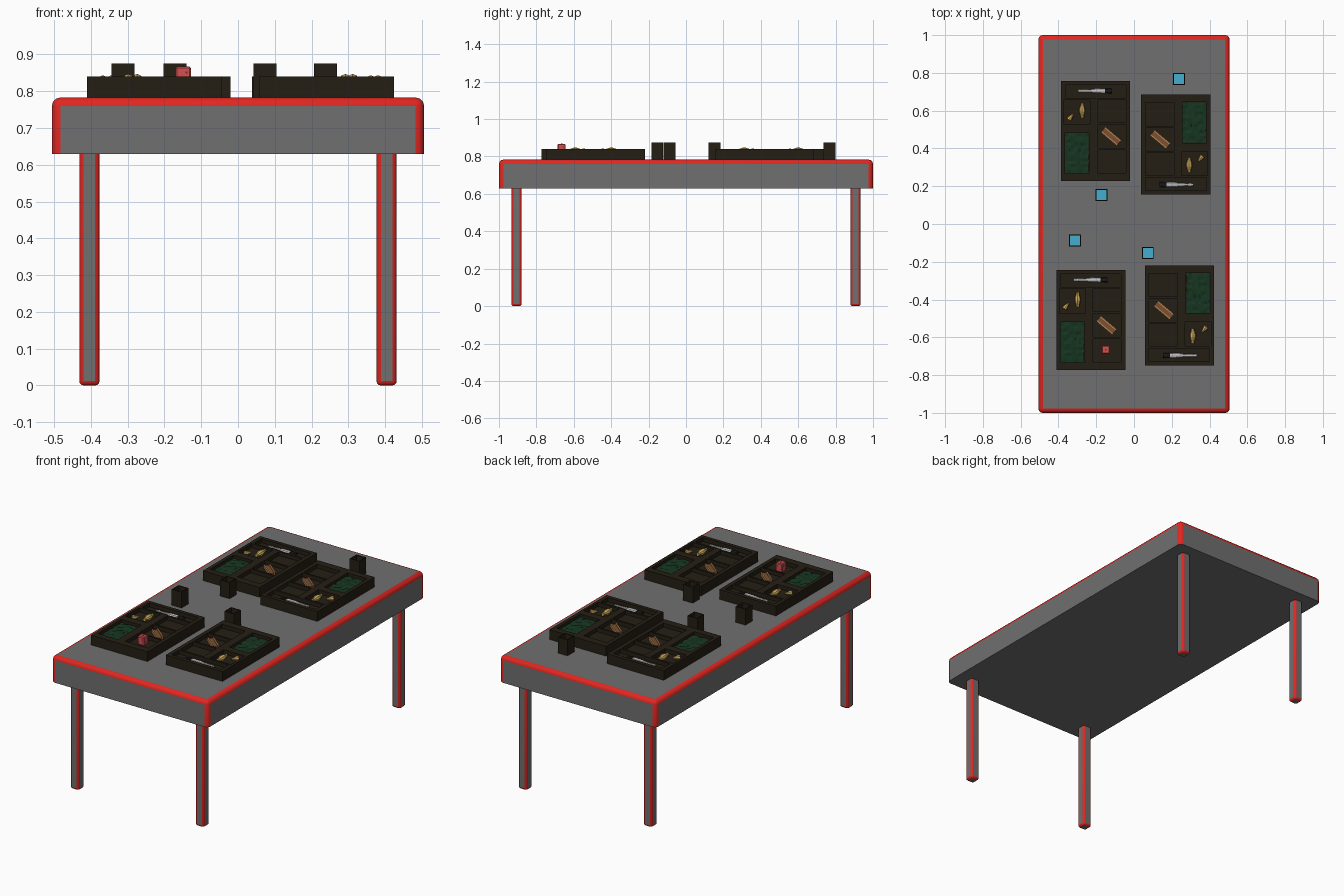
import bpy, bmesh, math, random
from mathutils import Matrix, Vector

if "Cube" in bpy.data.objects:
    bpy.data.objects.remove(bpy.data.objects["Cube"])

random.seed(3)


def mat(name, r, g, b):
    m = bpy.data.materials.new(name)
    m.diffuse_color = (r, g, b, 1)
    m.use_nodes = True
    m.node_tree.nodes["Principled BSDF"].inputs["Base Color"].default_value = m.diffuse_color
    return m


GREY = mat("table_grey", 0.16, 0.16, 0.16)
RED = mat("edge_red", 0.75, 0.02, 0.015)
DARK = mat("dark_wood", 0.018, 0.013, 0.007)
BLUE = mat("blue_felt", 0.06, 0.43, 0.62)
GREEN = mat("green_baize", 0.008, 0.035, 0.015)
GOLD = mat("gold", 0.65, 0.42, 0.11)
WOOD = mat("brown_wood", 0.2, 0.08, 0.03)
TAN = mat("tan_trim", 0.45, 0.22, 0.08)
STEEL = mat("steel", 0.5, 0.5, 0.5)
BLACK = mat("black", 0.01, 0.01, 0.01)
ROSE = mat("rose", 0.65, 0.08, 0.08)


def finish(bm, name, *mats):
    bmesh.ops.recalc_face_normals(bm, faces=bm.faces[:])
    me = bpy.data.meshes.new(name)
    bm.to_mesh(me)
    bm.free()
    for m in mats:
        me.materials.append(m)
    return me


def add(name, me, matrix=Matrix()):
    ob = bpy.data.objects.new(name, me)
    ob.matrix_world = matrix
    bpy.context.collection.objects.link(ob)
    return ob


def box(bm, x0, x1, y0, y1, z0, z1, mi=0, m=Matrix()):
    c = Vector(((x0 + x1) / 2, (y0 + y1) / 2, (z0 + z1) / 2))
    s = Matrix.Diagonal((x1 - x0, y1 - y0, z1 - z0, 1))
    vs = bmesh.ops.create_cube(bm, size=1, matrix=m @ Matrix.Translation(c) @ s)["verts"]
    for f in {f for v in vs for f in v.link_faces}:
        f.material_index = mi


def lathe(bm, profile, sides, m, mi=0):
    """Solid of (distance, radius) rings along local z."""
    rings = [[bm.verts.new(m @ Vector((r * math.cos(a), r * math.sin(a), d)))
              for a in [2 * math.pi * i / sides for i in range(sides)]] for d, r in profile]
    faces = [bm.faces.new(rings[0]), bm.faces.new(rings[-1])]
    for a, b in zip(rings, rings[1:]):
        for i in range(sides):
            j = (i + 1) % sides
            faces.append(bm.faces.new((a[i], a[j], b[j], b[i])))
    for f in faces:
        f.material_index = mi


def trimmed_block(name, hx, hy, z0, z1, plain_z, width):
    """Block with red rounded edges, except those lying at plain_z."""
    bm = bmesh.new()
    box(bm, -hx, hx, -hy, hy, z0, z1)
    edges = [e for e in bm.edges if any(abs(v.co.z - plain_z) > 1e-4 for v in e.verts)]
    bmesh.ops.bevel(bm, geom=edges, offset=width, segments=3, profile=0.5,
                    affect='EDGES', material=1)
    for f in bm.faces:
        f.smooth = f.material_index == 1
    return finish(bm, name, GREY, RED)


# Table
add("table_top", trimmed_block("table_top", 0.506, 1.0, 0.629, 0.783, 0.629, 0.023))
leg = trimmed_block("leg", 0.0275, 0.0275, 0, 0.632, 0.632, 0.012)
for sx, nx in ((-1, "left"), (1, "right")):
    for sy, ny in ((-1, "front"), (1, "back")):
        add(f"{ny}_{nx}_leg", leg, Matrix.Translation((sx * 0.404, sy * 0.906, 0)))

# Tray with six compartments, z = 0 at the table surface
FLOOR, RIM = 0.034, 0.057
bm = bmesh.new()
box(bm, -0.183, 0.183, -0.2645, 0.2645, 0, RIM)
tray = finish(bm, "tray", DARK)
bm = bmesh.new()
for x0, x1, y0, y1 in ((-0.16, 0.16, 0.175, 0.243), (-0.168, -0.03, 0.035, 0.163),
                       (-0.162, -0.035, -0.226, -0.01), (0.01, 0.16, 0.045, 0.163),
                       (0.01, 0.16, -0.09, 0.034), (0.01, 0.16, -0.222, -0.1)):
    box(bm, x0, x1, y0, y1, FLOOR, 0.1)
cutter = add("compartment_cutter", finish(bm, "cutter", DARK))
cutter.hide_render = True
tmp = add("tray_blank", tray)
mod = tmp.modifiers.new("compartments", 'BOOLEAN')
mod.object, mod.operation, mod.solver = cutter, 'DIFFERENCE', 'EXACT'
tray = bpy.data.meshes.new_from_object(tmp.evaluated_get(bpy.context.evaluated_depsgraph_get()))
for ob in (tmp, cutter):
    bpy.data.objects.remove(ob)

# Crumpled green lining
bm = bmesh.new()
lining = bmesh.ops.create_grid(bm, x_segments=8, y_segments=13, size=1,
                               matrix=Matrix.Translation((-0.0985, -0.118, FLOOR + 0.006))
                               @ Matrix.Diagonal((0.062, 0.106, 1, 1)))
for v in bm.verts:
    v.co.z += random.uniform(-0.004, 0.004)
green = finish(bm, "green_lining", GREEN)

# Gold tokens lying on their sides
bm = bmesh.new()
m = Matrix.Translation((-0.071, 0.108, FLOOR + 0.014)) @ Matrix.Rotation(-math.pi / 2, 4, 'X')
lathe(bm, [(-0.04, 0.009), (-0.03, 0.009), (-0.008, 0.016), (0.008, 0.016),
           (0.03, 0.009), (0.04, 0.009)], 8, m)
m = (Matrix.Translation((-0.131, 0.074, FLOOR + 0.012)) @ Matrix.Rotation(math.radians(-38), 4, 'Z')
     @ Matrix.Rotation(-math.pi / 2, 4, 'X'))
lathe(bm, [(-0.018, 0.014), (-0.012, 0.014), (0.018, 0.005)], 8, m)
tokens = finish(bm, "gold_tokens", GOLD)

# Pointed steel tool with a dark collar
bm = bmesh.new()
m = (Matrix.Translation((0, 0.212, FLOOR + 0.009)) @ Matrix.Diagonal((1, 1, 0.6, 1))
     @ Matrix.Rotation(math.pi / 2, 4, 'Y'))
lathe(bm, [(-0.093, 0.007), (-0.07, 0.009), (-0.065, 0.007), (-0.02, 0.009),
           (0.0, 0.013), (0.05, 0.014)], 8, m)
lathe(bm, [(0.05, 0.012), (0.066, 0.012)], 8, m, 1)
lathe(bm, [(0.066, 0.014), (0.086, 0.013)], 8, m, 1)
tool = finish(bm, "steel_tool", STEEL, BLACK)

# Wooden bar with light trim
bm = bmesh.new()
m = Matrix.Translation((0.082, -0.028, FLOOR)) @ Matrix.Rotation(math.radians(-40), 4, 'Z')
box(bm, -0.055, 0.055, -0.018, 0.018, 0, 0.012, 0, m)
for y in (-0.015, 0.015):
    box(bm, -0.055, 0.055, y - 0.004, y + 0.004, 0, 0.017, 1, m)
bar = finish(bm, "wooden_bar", WOOD, TAN)

# Lay out the four trays; the right-hand ones are turned around
for name, x, y, turn in (("back_left", -0.2035, 0.4925, 0), ("back_right", 0.221, 0.42, 1),
                         ("front_left", -0.2275, -0.508, 0), ("front_right", 0.2405, -0.484, 1)):
    m = Matrix.Translation((x, y, 0.783)) @ Matrix.Rotation(math.pi * turn, 4, 'Z')
    for part, me in (("tray", tray), ("green_lining", green), ("gold_tokens", tokens),
                     ("steel_tool", tool), ("wooden_bar", bar)):
        add(f"{name}_{part}", me, m)

# Rose die in the front left tray
bm = bmesh.new()
box(bm, -0.021, 0.021, -0.021, 0.021, 0, 0.05)
bmesh.ops.bevel(bm, geom=bm.edges[:], offset=0.004, segments=1, affect='EDGES')
box(bm, -0.004, 0.004, -0.004, 0.004, 0.045, 0.052, 1)
for d in (-0.009, 0.009):
    box(bm, d - 0.003, d + 0.003, -0.0215, 0.0215, 0.025 + d - 0.003, 0.025 + d + 0.003, 1)
    box(bm, -0.0215, 0.0215, d - 0.003, d + 0.003, 0.025 + d - 0.003, 0.025 + d + 0.003, 1)
add("die", finish(bm, "die", ROSE, mat("die_pip", 0.2, 0.02, 0.02)),
    Matrix.Translation((-0.149, -0.665, 0.783 + FLOOR)))

# Open dark cups with a blue floor
bm = bmesh.new()
H, T, Z = 0.0315, 0.007, 0.093
box(bm, -H, H, -H, H, 0, Z)
top = max(bm.faces, key=lambda f: f.calc_center_median().z)
bmesh.ops.inset_region(bm, faces=[top], thickness=T)
new = bmesh.ops.extrude_discrete_faces(bm, faces=[top])["faces"][0]
for v in new.verts:
    v.co.z = 0.015
new.material_index = 1
cup = finish(bm, "cup", DARK, BLUE)
for i, (x, y) in enumerate(((0.238, 0.767), (-0.171, 0.153), (-0.313, -0.088), (0.073, -0.154))):
    add(f"cup_{i + 1}", cup, Matrix.Translation((x, y, 0.783)))
